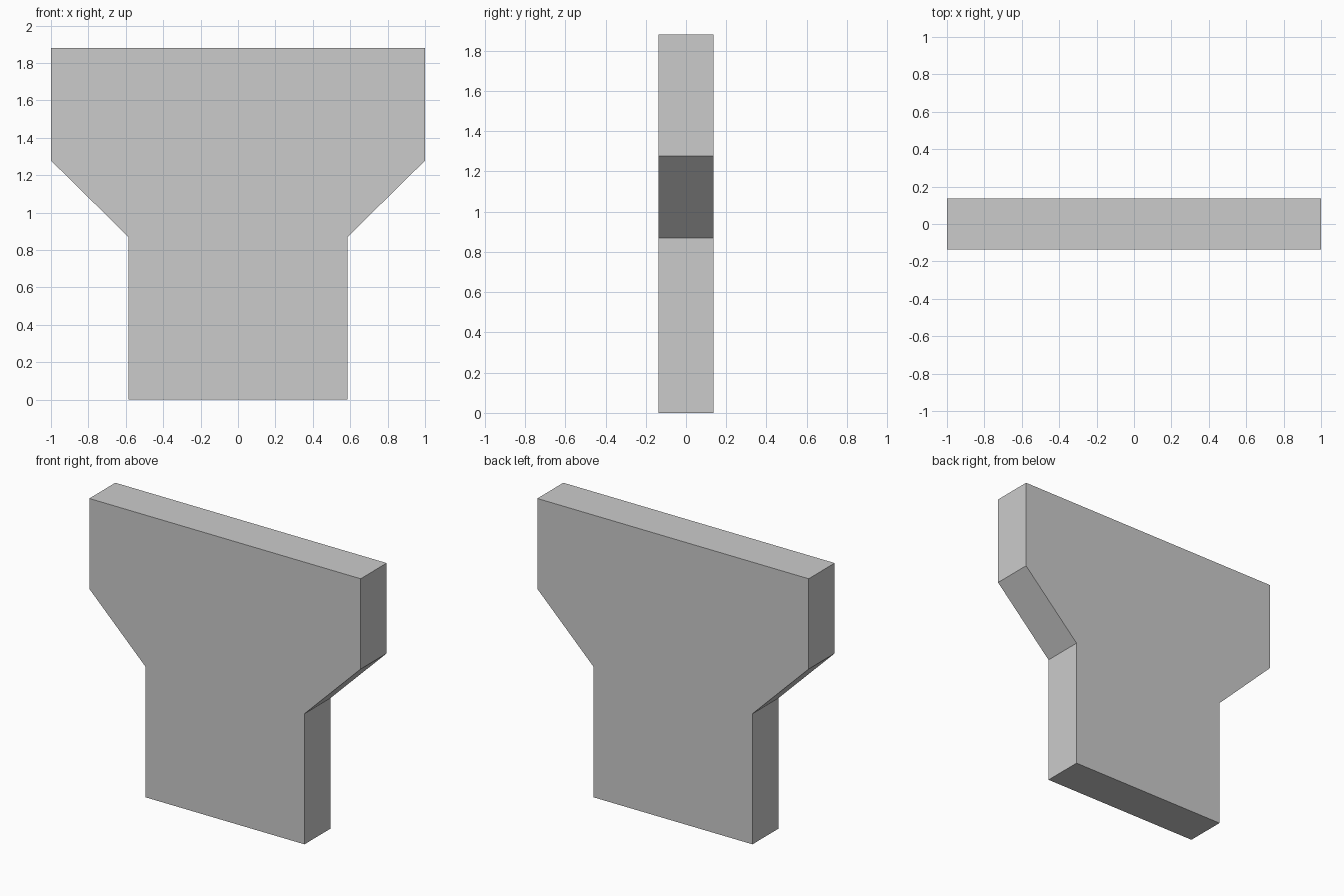
import bpy, bmesh

if "Cube" in bpy.data.objects:
    bpy.data.objects.remove(bpy.data.objects["Cube"])

# Right half of the front outline (x, z), bottom to top
HALF = [(0.586, 0.0), (0.586, 0.87), (1.0, 1.278), (1.0, 1.88)]
DEPTH = 0.274

# Mirror the half outline to close the T-shaped profile
outline = HALF + [(-x, z) for x, z in reversed(HALF)]

# Extrude the profile through the slab's thickness
bm = bmesh.new()
face = bm.faces.new([bm.verts.new((x, -DEPTH / 2, z)) for x, z in outline])
result = bmesh.ops.extrude_face_region(bm, geom=[face], use_keep_orig=True)
back = [v for v in result["geom"] if isinstance(v, bmesh.types.BMVert)]
bmesh.ops.translate(bm, verts=back, vec=(0, DEPTH, 0))
bmesh.ops.recalc_face_normals(bm, faces=bm.faces)

mesh = bpy.data.meshes.new("flared_slab")
bm.to_mesh(mesh)
bm.free()
bpy.context.collection.objects.link(bpy.data.objects.new("flared_slab", mesh))
